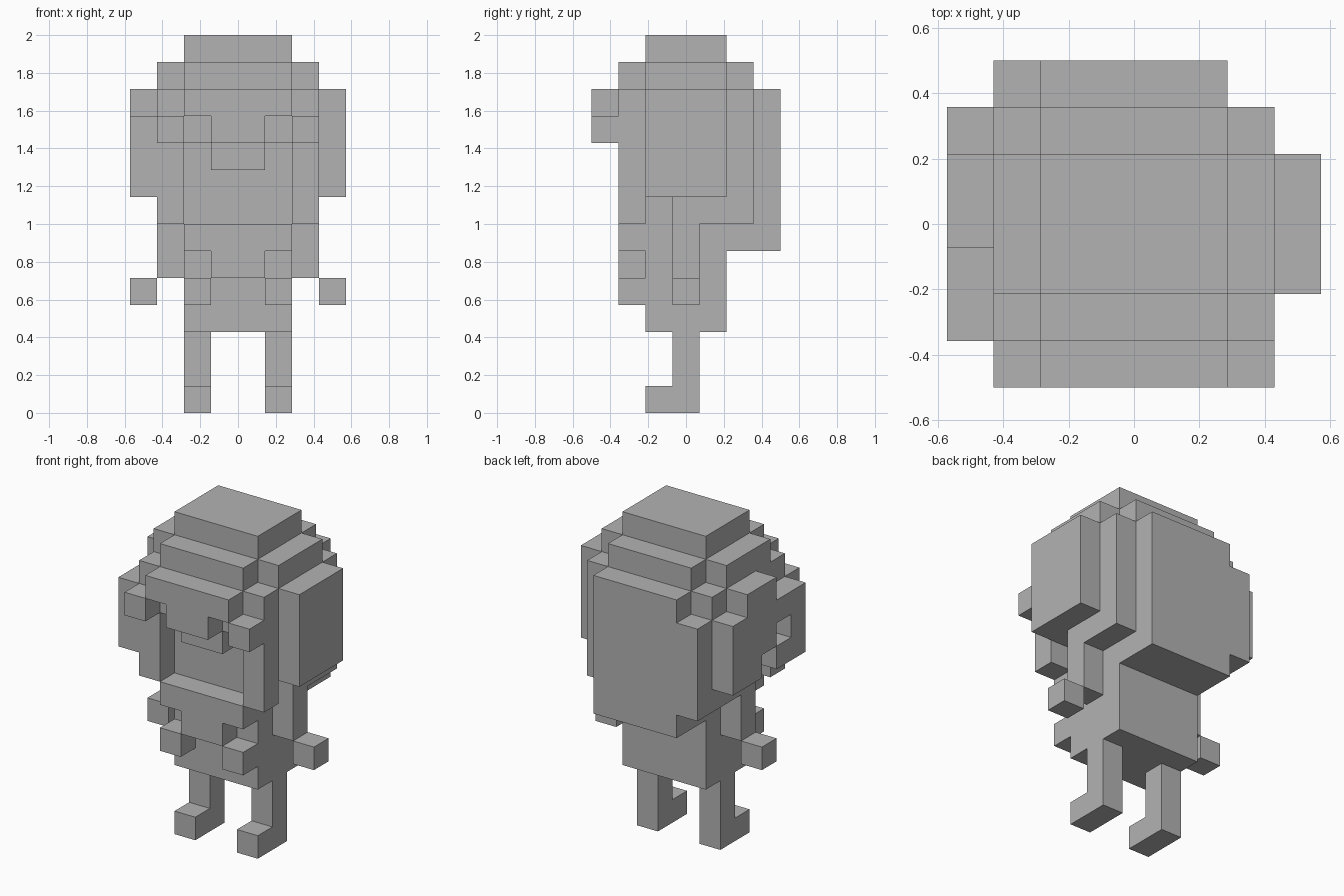
import bpy, bmesh
from mathutils import Vector

cube = bpy.data.objects.get("Cube")
if cube:
    bpy.data.objects.remove(cube, do_unlink=True)

UNIT = 2 / 14                      # size of one block
ORIGIN = Vector((0, 3.5, 0))       # depth is counted from the front

grey = bpy.data.materials.new("plain_grey")
grey.use_nodes = True
colour = (0.45, 0.45, 0.45, 1)
grey.diffuse_color = colour
shader = next(n for n in grey.node_tree.nodes if n.type == "BSDF_PRINCIPLED")
shader.inputs["Base Color"].default_value = colour


def cells(box):
    """Block positions inside a box given as x, y and z spans."""
    xs, ys, zs = box
    return {(x, y, z) for x in range(*xs) for y in range(*ys) for z in range(*zs)}


def part(name, boxes, cuts=(), flip=False):
    """Outer skin of a set of blocks, with flat areas joined."""
    solid = set()
    for box in boxes:
        solid |= cells(box)
    for box in cuts:
        solid -= cells(box)
    if flip:
        solid = {(-x - 1, y, z) for x, y, z in solid}
    bm = bmesh.new()
    for cell in solid:
        centre = Vector(cell) + Vector((0.5, 0.5, 0.5)) - ORIGIN
        for axis in range(3):
            for sign in (-1, 1):
                n = Vector((0, 0, 0))
                n[axis] = sign
                if tuple(c + int(d) for c, d in zip(cell, n)) in solid:
                    continue
                u = Vector((n.y, n.z, n.x)) / 2
                v = n.cross(u)
                mid = centre + n / 2
                ring = (mid - u - v, mid + u - v, mid + u + v, mid - u + v)
                bm.faces.new([bm.verts.new(p * UNIT) for p in ring])
    bmesh.ops.remove_doubles(bm, verts=bm.verts, dist=UNIT / 100)
    bmesh.ops.dissolve_limit(bm, angle_limit=0.01, verts=bm.verts, edges=bm.edges)
    mesh = bpy.data.meshes.new(name)
    bm.to_mesh(mesh)
    bm.free()
    mesh.materials.append(grey)
    obj = bpy.data.objects.new(name, mesh)
    bpy.context.collection.objects.link(obj)


def pair(name, boxes):
    """The same part on the left and, mirrored, on the right."""
    part("left_" + name, boxes)
    part("right_" + name, boxes, flip=True)


# Spans across the whole model
wide, middle, narrow = (-3, 3), (-2, 2), (-1, 1)
outer, side, inner = (3, 4), (2, 3), (1, 2)
torso_depth = (2, 5)
front, brim, limb = (1, 2), (0, 1), (3, 4)

# Body and limbs
part("body", [(middle, torso_depth, (3, 8))])
pair("leg", [(inner, limb, (0, 3)), (inner, (2, 3), (0, 1))])
pair("arm", [(side, limb, (5, 8))])
pair("hand", [(outer, limb, (4, 5))])
pair("front_block", [(inner, front, (4, 5))])
part("bib", [(middle, front, (6, 7)), (narrow, front, (5, 6))])

# Head with recessed face, brow and nose
part("head", [(middle, (2, 6), (8, 12)),
              (middle, front, (10, 12)),
              (narrow, front, (9, 10)),
              (wide, torso_depth, (12, 13)),
              (middle, (1, 6), (12, 13)),
              (middle, torso_depth, (13, 14))])

# Hair at the sides, back and front
pair("side_hair", [(side, front, (7, 12)),
                   (side, (2, 4), (8, 12)),
                   (side, (4, 6), (7, 12))])
part("back_hair", [(middle, (5, 7), (6, 12)), ((-3, -2), (6, 7), (7, 11))])
part("fringe", [(middle, brim, (11, 12)), (narrow, brim, (10, 11))])
pair("fringe_tip", [(side, brim, (10, 11))])

# Side tufts: plain on the left, wider and notched on the right
part("left_tuft", [(outer, torso_depth, (8, 12))])
part("right_tuft",
     [(outer, (1, 6), (8, 11)), (outer, (3, 5), (11, 12))],
     cuts=[(outer, (2, 3), (9, 10)), (outer, limb, (8, 9))],
     flip=True)
